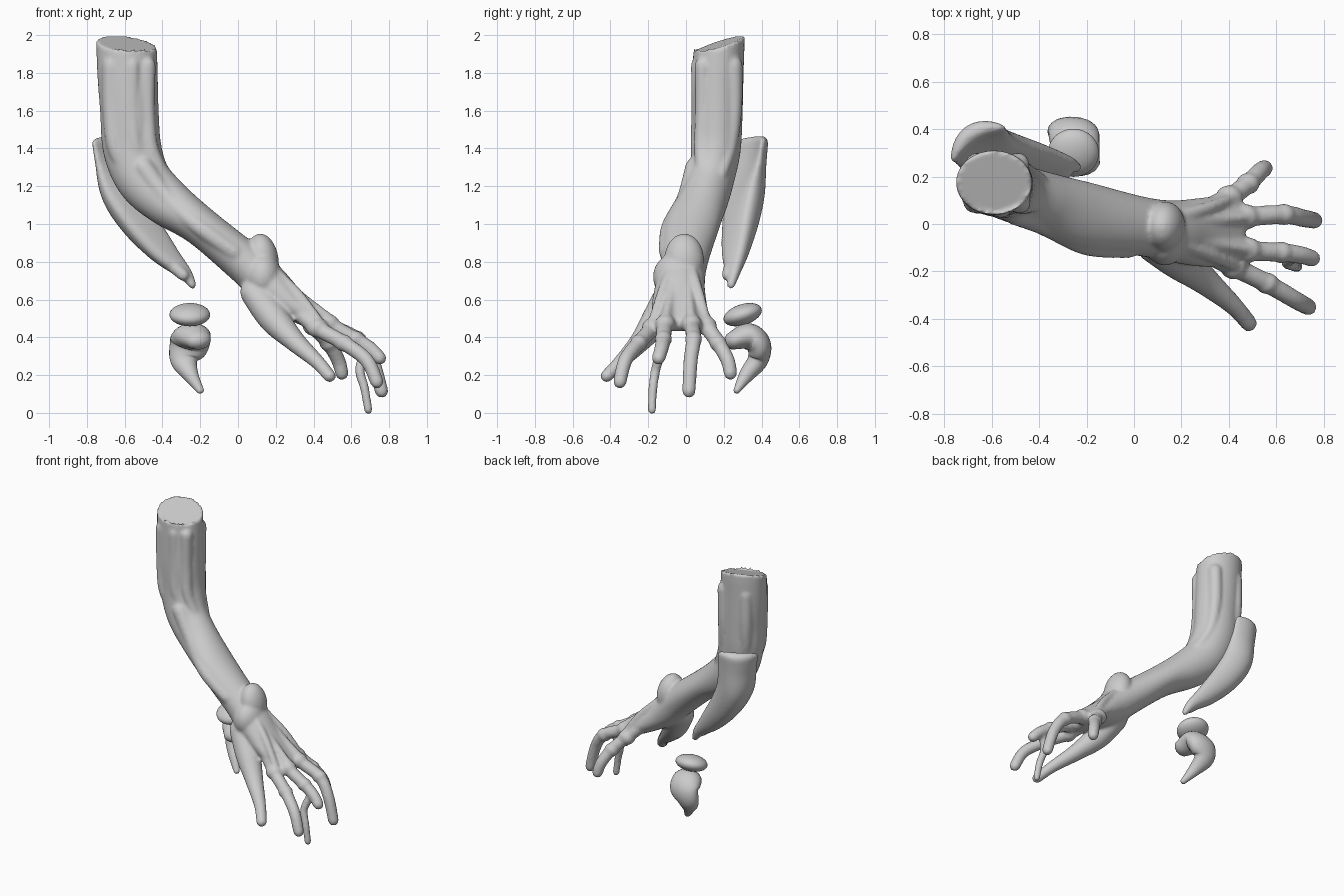
import bpy, bmesh, math
from mathutils import Vector, Matrix


def catmull(a, b, c, d, t):
    return [0.5 * (2 * q + (r - p) * t + (2 * p - 5 * q + 4 * r - s) * t * t
                   + (3 * q - p - 3 * r + s) * t ** 3) for p, q, r, s in zip(a, b, c, d)]


def loft(bm, secs, hint, n=24, steps=6, round_ends=(True, True), curl=0.0):
    """Sweep ellipses (x, y, z, half width along hint, half thickness) along a smooth path."""
    pts = []
    for i in range(len(secs) - 1):
        a, b, c, d = secs[max(i - 1, 0)], secs[i], secs[i + 1], secs[min(i + 2, len(secs) - 1)]
        pts += [catmull(a, b, c, d, k / steps) for k in range(steps)]
    pts.append(list(secs[-1]))
    frames = []
    for i, p in enumerate(pts):
        t = (Vector(pts[min(i + 1, len(pts) - 1)][:3]) - Vector(pts[max(i - 1, 0)][:3])).normalized()
        h = Vector(hint)
        u = (h - t * h.dot(t)).normalized()
        frames.append((Vector(p[:3]), t, u, t.cross(u), p[3], p[4]))

    def dome(f, sign):
        c, t, u, v, ru, rv = f
        r = min(ru, rv)
        return [(c + t * sign * r * math.sin(a), t, u, v, ru * math.cos(a), rv * math.cos(a))
                for a in (0.5, 1.0, 1.4)]
    if round_ends[0]:
        frames = dome(frames[0], -1)[::-1] + frames
    if round_ends[1]:
        frames += dome(frames[-1], 1)
    rings = []
    for c, t, u, v, ru, rv in frames:
        ring = []
        for k in range(n):
            a = 2 * math.pi * k / n
            x = ru * math.cos(a)
            # curl bends the section into a shallow scoop
            ring.append(bm.verts.new(c + u * x + v * (rv * math.sin(a) + curl * (0.5 - (x / 0.13) ** 2))))
        rings.append(ring)
    for r0, r1 in zip(rings, rings[1:]):
        for k in range(n):
            bm.faces.new((r0[k], r0[(k + 1) % n], r1[(k + 1) % n], r1[k]))
    bm.faces.new(rings[0][::-1])
    bm.faces.new(rings[-1])
    return rings


def tube(bm, path, r):
    """Round strand thinning toward its end."""
    k = len(path) - 1
    loft(bm, [(*p, r * (1 - 0.2 * i / k), r * (1 - 0.2 * i / k)) for i, p in enumerate(path)],
         (0.31, 0.9, 0.2), n=14)


def ball(bm, centre, radii, tilt=0, axis='X'):
    m = Matrix.Translation(centre) @ Matrix.Rotation(tilt, 4, axis) @ Matrix.Diagonal((*radii, 1))
    bmesh.ops.create_uvsphere(bm, u_segments=32, v_segments=20, radius=1, matrix=m)


def finish(name, bm, voxel=None):
    bmesh.ops.recalc_face_normals(bm, faces=bm.faces)
    for f in bm.faces:
        f.smooth = True
    me = bpy.data.meshes.new(name)
    bm.to_mesh(me)
    bm.free()
    ob = bpy.data.objects.new(name, me)
    bpy.context.collection.objects.link(ob)
    if voxel:
        m = ob.modifiers.new("fuse", 'REMESH')
        m.mode, m.voxel_size, m.use_smooth_shade = 'VOXEL', voxel, True
        s = ob.modifiers.new("soften", 'SMOOTH')
        s.factor, s.iterations = 0.5, 4
    return ob


# Arm: upper arm, elbow bend, forearm and back of the hand
bm = bmesh.new()
rings = loft(bm, [
    (-0.59, 0.175, 1.95, 0.135, 0.16), (-0.585, 0.17, 1.80, 0.135, 0.16),
    (-0.575, 0.165, 1.60, 0.135, 0.155), (-0.56, 0.16, 1.40, 0.13, 0.155),
    (-0.50, 0.13, 1.24, 0.125, 0.145), (-0.38, 0.09, 1.12, 0.13, 0.13),
    (-0.20, 0.03, 0.99, 0.145, 0.105), (0.03, -0.01, 0.80, 0.125, 0.11),
    (0.16, -0.03, 0.68, 0.13, 0.11), (0.28, -0.035, 0.58, 0.145, 0.085),
    (0.42, -0.03, 0.48, 0.155, 0.05)],
    (0, 1, 0), n=36, round_ends=(False, True))
for v in rings[0]:
    # slanted cut at the top
    v.co.z = 1.95 + 0.32 * (v.co.y - 0.17) - 0.12 * (v.co.x + 0.59)

# Wrist knob
ball(bm, (0.13, -0.01, 0.81), (0.085, 0.105, 0.14), math.radians(-8), 'Y')
ball(bm, (0.13, -0.045, 0.72), (0.10, 0.13, 0.13))

# Fingers and thumb
fingers = [
    [(0.28, 0.05, 0.58), (0.40, 0.11, 0.46), (0.48, 0.17, 0.37), (0.53, 0.22, 0.28), (0.55, 0.235, 0.21)],
    [(0.32, 0.02, 0.58), (0.47, 0.03, 0.47), (0.63, 0.04, 0.39), (0.71, 0.025, 0.28), (0.76, 0.015, 0.115)],
    [(0.32, -0.07, 0.58), (0.48, -0.11, 0.47), (0.62, -0.12, 0.39), (0.70, -0.13, 0.34), (0.75, -0.145, 0.29)],
    [(0.28, -0.11, 0.57), (0.42, -0.18, 0.45), (0.56, -0.25, 0.37), (0.68, -0.32, 0.28), (0.735, -0.35, 0.165)],
]
for f in fingers:
    tube(bm, f, 0.045)
    ball(bm, f[1], (0.058, 0.054, 0.052))
    ball(bm, f[2], (0.05, 0.046, 0.045))
loft(bm, [(0.10, -0.07, 0.64, 0.08, 0.10), (0.19, -0.15, 0.50, 0.08, 0.085),
          (0.30, -0.24, 0.38, 0.055, 0.06), (0.42, -0.345, 0.27, 0.038, 0.04),
          (0.485, -0.42, 0.195, 0.033, 0.035)], (0.5, -0.5, 0.6))
# Thin strand hanging below the middle finger
tube(bm, [(0.68, -0.13, 0.33), (0.645, -0.16, 0.23), (0.67, -0.175, 0.13), (0.69, -0.18, 0.015)], 0.028)
# Tendons over the hand
for y0, f in zip((0.03, 0.0, -0.05, -0.08), fingers):
    tube(bm, [(0.19, y0, 0.75), (0.32, (y0 + f[1][1]) / 2, 0.625), (f[1][0] + 0.02, f[1][1], f[1][2] + 0.02)], 0.03)
# Muscle ridges along upper arm and forearm
for x, y, r in ((-0.67, 0.095, 0.05), (-0.56, 0.07, 0.045), (-0.48, 0.09, 0.045), (-0.49, 0.25, 0.05), (-0.66, 0.25, 0.05)):
    tube(bm, [(x, y, 1.84), (x, y, 1.60), (x + 0.02, 0.9 * y, 1.40), (x + 0.09, 0.5 * y + 0.05, 1.25)], r)
tube(bm, [(-0.50, 0.05, 1.30), (-0.37, 0.0, 1.13), (-0.20, -0.085, 0.98), (-0.02, -0.10, 0.85)], 0.055)
tube(bm, [(-0.45, 0.03, 1.17), (-0.28, -0.03, 1.00), (-0.10, -0.07, 0.86)], 0.05)
tube(bm, [(-0.42, 0.12, 1.26), (-0.20, 0.07, 1.07), (0.0, 0.04, 0.88)], 0.045)
finish("arm_and_hand", bm, 0.011)

# Long flap behind the elbow, scooped around the arm, with a split tip
bm = bmesh.new()
loft(bm, [(-0.67, 0.36, 1.43, 0.135, 0.04), (-0.655, 0.345, 1.33, 0.13, 0.05),
          (-0.62, 0.315, 1.17, 0.125, 0.08), (-0.53, 0.285, 1.02, 0.11, 0.08),
          (-0.40, 0.255, 0.87, 0.085, 0.06), (-0.28, 0.235, 0.76, 0.045, 0.035),
          (-0.23, 0.22, 0.69, 0.022, 0.022)], (0.8, 0.5, 0), n=32, curl=-0.05)
tube(bm, [(-0.62, 0.33, 1.10), (-0.49, 0.27, 0.92), (-0.37, 0.24, 0.80), (-0.29, 0.22, 0.73)], 0.04)
finish("elbow_flap", bm, 0.011)

# Loose disc
bm = bmesh.new()
ball(bm, (-0.255, 0.30, 0.52), (0.108, 0.105, 0.055), math.radians(18))
finish("loose_disc", bm)

# Loose hooked piece
bm = bmesh.new()
loft(bm, [(-0.21, 0.255, 0.385, 0.07, 0.05), (-0.24, 0.33, 0.405, 0.10, 0.07),
          (-0.26, 0.385, 0.36, 0.105, 0.065), (-0.285, 0.38, 0.28, 0.075, 0.055),
          (-0.25, 0.32, 0.20, 0.042, 0.04), (-0.20, 0.27, 0.12, 0.02, 0.018)],
     (1, 0, 0), n=28)
finish("loose_hook", bm)
